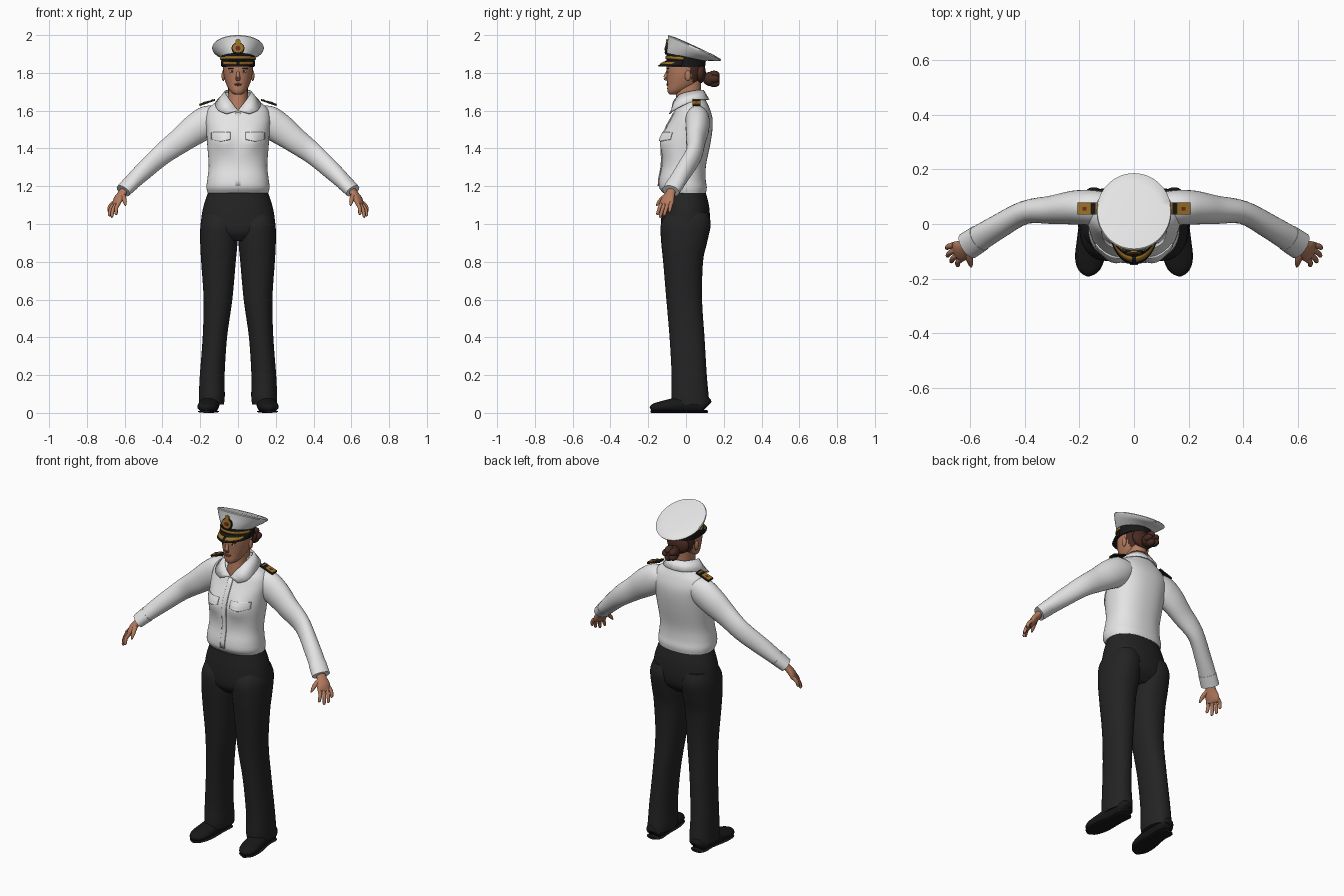
import bpy, bmesh, math
from mathutils import Vector, Matrix

if "Cube" in bpy.data.objects:
    bpy.data.objects.remove(bpy.data.objects["Cube"])

def material(name, r, g, b):
    m = bpy.data.materials.new(name)
    m.diffuse_color = (r, g, b, 1)
    m.use_nodes = True
    m.node_tree.nodes["Principled BSDF"].inputs["Base Color"].default_value = m.diffuse_color
    return m

WHITE = material("white_cloth", .78, .78, .79)
TROUSER = material("charcoal_cloth", .017, .017, .018)
BLACK = material("black_leather", .009, .009, .010)
SKIN = material("skin", .46, .20, .115)
HAIR = material("brown_hair", .065, .024, .016)
GOLD = material("gold_thread", .33, .17, .02)
RED = material("dark_red", .17, .02, .015)
LIP = material("lip", .30, .085, .06)

def finish(name, bm, mat, mirror=False, thick=0, angle=50):
    bmesh.ops.recalc_face_normals(bm, faces=bm.faces)
    me = bpy.data.meshes.new(name)
    bm.to_mesh(me)
    bm.free()
    ob = bpy.data.objects.new(name, me)
    bpy.context.collection.objects.link(ob)
    me.materials.append(mat)
    if thick:
        s = ob.modifiers.new("thickness", 'SOLIDIFY')
        s.thickness, s.offset = thick, 0
    if mirror:
        ob.modifiers.new("mirror", 'MIRROR')
    bpy.context.view_layer.objects.active = ob
    ob.select_set(True)
    bpy.ops.object.shade_smooth_by_angle(angle=math.radians(angle))
    ob.select_set(False)
    return ob

def paint(ob, mat, rule):
    ob.data.materials.append(mat)
    i = len(ob.data.materials) - 1
    for p in ob.data.polygons:
        if rule(p.center):
            p.material_index = i

def smooth_rows(rows, steps):
    """Catmull-Rom interpolation of rows of numbers."""
    out = []
    for i in range(len(rows) - 1):
        a, b, c, d = (rows[max(0, min(len(rows) - 1, k))] for k in (i - 1, i, i + 1, i + 2))
        for s in range(steps):
            t = s / steps
            out.append([q + .5 * t * (r - p + t * (2*p - 5*q + 4*r - w + t * (3*(q - r) + w - p)))
                        for p, q, r, w in zip(a, b, c, d)])
    return out + [list(rows[-1])]

def skin_rings(rings, caps=True):
    bm = bmesh.new()
    vs = [[bm.verts.new(p) for p in ring] for ring in rings]
    n = len(vs[0])
    for a, b in zip(vs, vs[1:]):
        for j in range(n):
            bm.faces.new((a[j], a[(j+1) % n], b[(j+1) % n], b[j]))
    if caps:
        bm.faces.new(vs[0])
        bm.faces.new(vs[-1])
    return bm

def unit(n, power=2):
    f = lambda v: math.copysign(abs(v) ** (2 / power), v)
    return [(f(math.cos(2*math.pi*k/n)), f(math.sin(2*math.pi*k/n))) for k in range(n)]

def stack(rows, n=36, power=2.2, steps=4):
    """Horizontal rings; row = z, x0, x1, y0, y1."""
    return skin_rings([[((x0+x1)/2 + c*(x1-x0)/2, (y0+y1)/2 + s*(y1-y0)/2, z) for c, s in unit(n, power)]
                       for z, x0, x1, y0, y1 in smooth_rows(rows, steps)])

def tube(rows, n=20, steps=4):
    """Rings across a path; row = x, y, z, sideways radius, other radius."""
    rows = smooth_rows(rows, steps)
    pts = [Vector(r[:3]) for r in rows]
    rings = []
    for i, r in enumerate(rows):
        t = (pts[min(i+1, len(pts)-1)] - pts[max(i-1, 0)]).normalized()
        v = Vector((0, 0, 1)).cross(t).normalized()
        u = t.cross(v)
        rings.append([pts[i] + v*c*r[3] + u*s*r[4] for c, s in unit(n)])
    return skin_rings(rings)

def ball(center, radii, mat, name, mirror=False):
    bm = bmesh.new()
    bmesh.ops.create_uvsphere(bm, u_segments=20, v_segments=12, radius=1,
                              matrix=Matrix.Translation(center) @ Matrix.Diagonal((*radii, 1)))
    return finish(name, bm, mat, mirror)

def sheet(grid):
    bm = bmesh.new()
    vs = [[bm.verts.new(p) for p in row] for row in grid]
    for a, b in zip(vs, vs[1:]):
        for j in range(len(a) - 1):
            bm.faces.new((a[j], a[j+1], b[j+1], b[j]))
    return bm

# Shirt body, with the chest shaped
bm = stack([(z, -w, w, f, b) for z, w, f, b in [
    (1.165, .161, -.122, .106), (1.195, .167, -.143, .110), (1.24, .162, -.142, .104), (1.31, .155, -.128, .106),
    (1.42, .163, -.126, .128), (1.50, .168, -.108, .140), (1.56, .172, -.078, .140), (1.61, .158, -.052, .126),
    (1.645, .118, -.026, .110), (1.675, .080, -.008, .096), (1.695, .062, .0, .085)]], n=56, power=2.3)
for v in bm.verts:
    if v.co.y < 0:
        v.co.y -= .024 * math.exp(-((abs(v.co.x) - .08) / .055)**2 - ((v.co.z - 1.44) / .055)**2)
shirt = finish("shirt_body", bm, WHITE)

# Sleeves and cuffs
finish("sleeve", tube([(.08, .055, 1.57, .055, .05), (.15, .06, 1.548, .064, .082), (.22, .06, 1.505, .062, .081),
                       (.30, .052, 1.445, .052, .068), (.40, .042, 1.37, .043, .057), (.50, -.012, 1.28, .045, .049),
                       (.57, -.055, 1.213, .048, .040), (.603, -.077, 1.18, .048, .035)], 28), WHITE, True)
finish("cuff", tube([(.565, -.052, 1.218, .050, .042), (.608, -.080, 1.175, .051, .037)], 28, 1), WHITE, True)

# Pocket flaps and front placket, laid on the shirt
def laid_on(name, x0, x1, z0, z1, dip, mirror):
    k = 12
    ob = finish(name, sheet([[(x0 + (x1-x0)*i/k, -.4, z1 + (z0 - dip*(1 - abs(2*i/k - 1)) - z1)*j/k)
                              for i in range(k+1)] for j in range(k+1)]), WHITE, False)
    s = ob.modifiers.new("lay", 'SHRINKWRAP')
    s.target, s.wrap_method, s.use_project_y, s.offset = shirt, 'PROJECT', True, .003
    t = ob.modifiers.new("thickness", 'SOLIDIFY')
    t.thickness, t.offset = .006, 0
    if mirror:
        ob.modifiers.new("mirror", 'MIRROR')

laid_on("pocket_flap", .04, .14, 1.447, 1.485, .010, True)
laid_on("shirt_placket", -.014, .014, 1.20, 1.59, 0, False)

# Open collar
top = [(.0, -.070, 1.600), (.035, -.066, 1.645), (.062, -.030, 1.685), (.067, .03, 1.702), (.045, .077, 1.708), (0, .09, 1.708)]
low = [(.060, -.088, 1.583), (.105, -.066, 1.602), (.118, -.010, 1.632), (.105, .06, 1.655), (.062, .108, 1.658), (0, .12, 1.658)]
finish("collar", sheet([smooth_rows(top, 3), smooth_rows(low, 3)]), WHITE, True, .008)

# Shoulder boards with gold marks
def board(name, cx, size, lift, mat):
    bm = bmesh.new()
    m = Matrix.Translation((.163, .056, 1.643)) @ Matrix.Rotation(.34, 4, 'Y') @ Matrix.Translation((cx, 0, lift))
    bmesh.ops.create_cube(bm, size=1, matrix=m @ Matrix.Diagonal((*size, 1)))
    finish(name, bm, mat, True)

board("shoulder_board", 0, (.088, .044, .009), 0, BLACK)
board("shoulder_gold", .016, (.050, .041, .005), .005, GOLD)
board("shoulder_stripe", -.030, (.008, .041, .005), .005, GOLD)
board("shoulder_mark", .016, (.014, .012, .004), .007, RED)

# Trousers: hips and legs
finish("trouser_hips", stack([(1.185, -.152, .152, -.112, .098), (1.14, -.168, .168, -.118, .112),
                              (1.08, -.186, .186, -.127, .124), (1.0, -.197, .197, -.132, .126),
                              (.95, -.190, .190, -.124, .110), (.91, -.13, .13, -.09, .07)], n=48), TROUSER)
finish("trouser_leg", stack([(1.06, .02, .180, -.10, .115), (1.0, .004, .198, -.133, .131), (.9, .003, .200, -.131, .111),
                             (.8, .012, .195, -.121, .090), (.6, .030, .182, -.104, .085), (.4, .058, .187, -.087, .098),
                             (.2, .071, .202, -.076, .110), (.09, .070, .207, -.078, .120), (.045, .075, .207, -.072, .124)]),
       TROUSER, True)

# Shoes with soles and heels
bm = tube([(.145, .112, .035, .030, .030), (.146, .095, .045, .046, .048), (.148, .03, .05, .050, .055),
           (.155, -.06, .040, .054, .040), (.163, -.13, .032, .053, .030), (.167, -.172, .026, .036, .022),
           (.168, -.187, .020, .010, .012)], 28)
for v in bm.verts:
    v.co.z = max(v.co.z, .008)
finish("shoe", bm, BLACK, True)
bm = tube([(.145, .114, .007, .028, .007), (.146, .09, .007, .048, .007), (.148, .02, .007, .046, .007),
           (.158, -.09, .007, .055, .007), (.166, -.16, .007, .044, .007), (.168, -.186, .007, .014, .007)], 12)
finish("shoe_sole", bm, BLACK, True)

# Hands: palm, fingers, thumb
finish("palm", tube([(.59, -.068, 1.195, .026, .020), (.612, -.082, 1.165, .027, .019), (.634, -.097, 1.13, .039, .019),
                     (.648, -.104, 1.103, .038, .014), (.652, -.107, 1.094, .028, .008)], 18), SKIN, True)
for i, (o, tip) in enumerate([(.029, (.686, -.088, 1.064)), (.010, (.684, -.117, 1.043)),
                              (-.010, (.670, -.138, 1.036)), (-.029, (.646, -.152, 1.050))]):
    base = Vector((.645 + .5*o, -.102 + .87*o, 1.112))
    tip = Vector(tip)
    mid = base.lerp(tip, .5) + Vector((.006, 0, .004))
    end = base.lerp(tip, .93)
    finish("finger_%d" % (i+1), tube([(*base, .011, .011), (*mid, .010, .010), (*end, .008, .008), (*tip, .003, .003)], 10),
           SKIN, True)
finish("thumb", tube([(.612, -.092, 1.158, .013, .013), (.603, -.125, 1.135, .013, .012),
                      (.598, -.146, 1.112, .009, .009), (.596, -.157, 1.096, .003, .003)], 10), SKIN, True)

# Neck and head, hair painted on the back
finish("neck", stack([(1.58, -.066, .066, -.062, .07), (1.64, -.056, .056, -.057, .075), (1.69, -.052, .052, -.052, .078),
                      (1.76, -.052, .052, -.05, .08)], 28), SKIN)
head = finish("head", stack([(z, -w, w, f, b) for z, w, f, b in [
    (1.686, .016, -.086, -.055), (1.693, .030, -.094, -.025), (1.71, .046, -.099, .015), (1.74, .062, -.099, .062),
    (1.78, .074, -.101, .086), (1.82, .079, -.104, .094), (1.87, .080, -.100, .094), (1.89, .07, -.08, .08)]], 48, 2.1, 6), SKIN)
paint(head, HAIR, lambda c: c.z > 1.735 and c.y > .022 + .25*(1.81 - c.z))
ball((.078, .010, 1.785), (.009, .016, .028), SKIN, "ear", True)
ball((0, .075, 1.80), (.070, .030, .055), HAIR, "back_hair")

# Hair bun made of coils
ball((0, .130, 1.768), (.042, .042, .038), HAIR, "bun_core")
for k in range(5):
    a = 2*math.pi*k/5
    ball((.026*math.cos(a), .148, 1.768 + .024*math.sin(a)), (.022, .030, .021), HAIR, "bun_coil_%d" % (k+1))

# Face
finish("nose", tube([(0, -.094, 1.815, .007, .007), (0, -.104, 1.79, .009, .010), (0, -.109, 1.772, .013, .011),
                     (0, -.101, 1.760, .010, .004)], 14), SKIN)
ball((.031, -.0945, 1.807), (.014, .0045, .0055), WHITE, "eye_white", True)
ball((.031, -.0975, 1.807), (.0058, .0028, .0055), HAIR, "iris", True)
ball((.033, -.0955, 1.823), (.020, .006, .0035), HAIR, "eyebrow", True)
ball((0, -.097, 1.742), (.022, .007, .0035), LIP, "upper_lip")
ball((0, -.097, 1.736), (.018, .007, .0045), LIP, "lower_lip")

# Cap: tilted rings; row = y centre, z, x radius, y radius, slope
def tilted(rows, n=48):
    return skin_rings([[(rx*c, yc + ry*s, z - k*ry*s) for c, s in unit(n)] for yc, z, rx, ry, k in rows])

finish("cap_band", tilted([(0, 1.832, .086, .101, 0), (.001, 1.885, .089, .104, .2)]), BLACK)
finish("cap_crown", tilted([(.001, 1.883, .088, .103, .2), (.004, 1.888, .094, .107, .22), (.026, 1.908, .118, .125, .36),
                            (.044, 1.926, .135, .139, .45), (.045, 1.932, .137, .141, .46), (.046, 1.937, .134, .137, .46),
                            (.047, 1.941, .10, .10, .46), (.048, 1.942, .04, .04, .46)]), WHITE)

# Visor with gold leaf strips
arc = [math.radians(-82 + 164*k/32) for k in range(33)]
def visor_row(d, up=0):
    return [(.088*math.sin(t), -.100*math.cos(t) - .046*d*max(0, math.cos(t))**.8, 1.866 - .030*d + up) for t in arc]
finish("visor", sheet([visor_row(d) for d in (0, .33, .66, 1)]), BLACK, False, .006)
leaf = finish("visor_leaf", sheet([visor_row(d, .0045) for d in (.42, .62, .84)]), GOLD, False, .003)
paint(leaf, BLACK, lambda c: abs(c.x) < .010)

# Gold strap round the front of the band
finish("cap_strap", sheet([[(.0915*math.sin(t), -.1055*math.cos(t), z + .006*math.cos(t)) for t in arc]
                           for z in (1.868, 1.884)]), GOLD, False, .004)
ball((.089, -.016, 1.876), (.006, .007, .007), GOLD, "strap_button", True)

# Cap badge
def badge(name, z, rx, rz, y, mat, n=20):
    bm = bmesh.new()
    m = Matrix.Translation((0, y, z)) @ Matrix.Rotation(-.12, 4, 'X') @ Matrix.Diagonal((rx, 1, rz, 1)) @ Matrix.Rotation(math.pi/2, 4, 'X')
    bmesh.ops.create_cone(bm, cap_ends=True, segments=n, radius1=1, radius2=1, depth=.008, matrix=m)
    finish(name, bm, mat)

badge("badge_backing", 1.930, .034, .032, -.103, BLACK)
badge("badge_wreath", 1.932, .029, .026, -.106, GOLD)
badge("badge_centre", 1.930, .013, .013, -.109, RED)
badge("badge_crest", 1.965, .014, .014, -.102, GOLD, 8)
